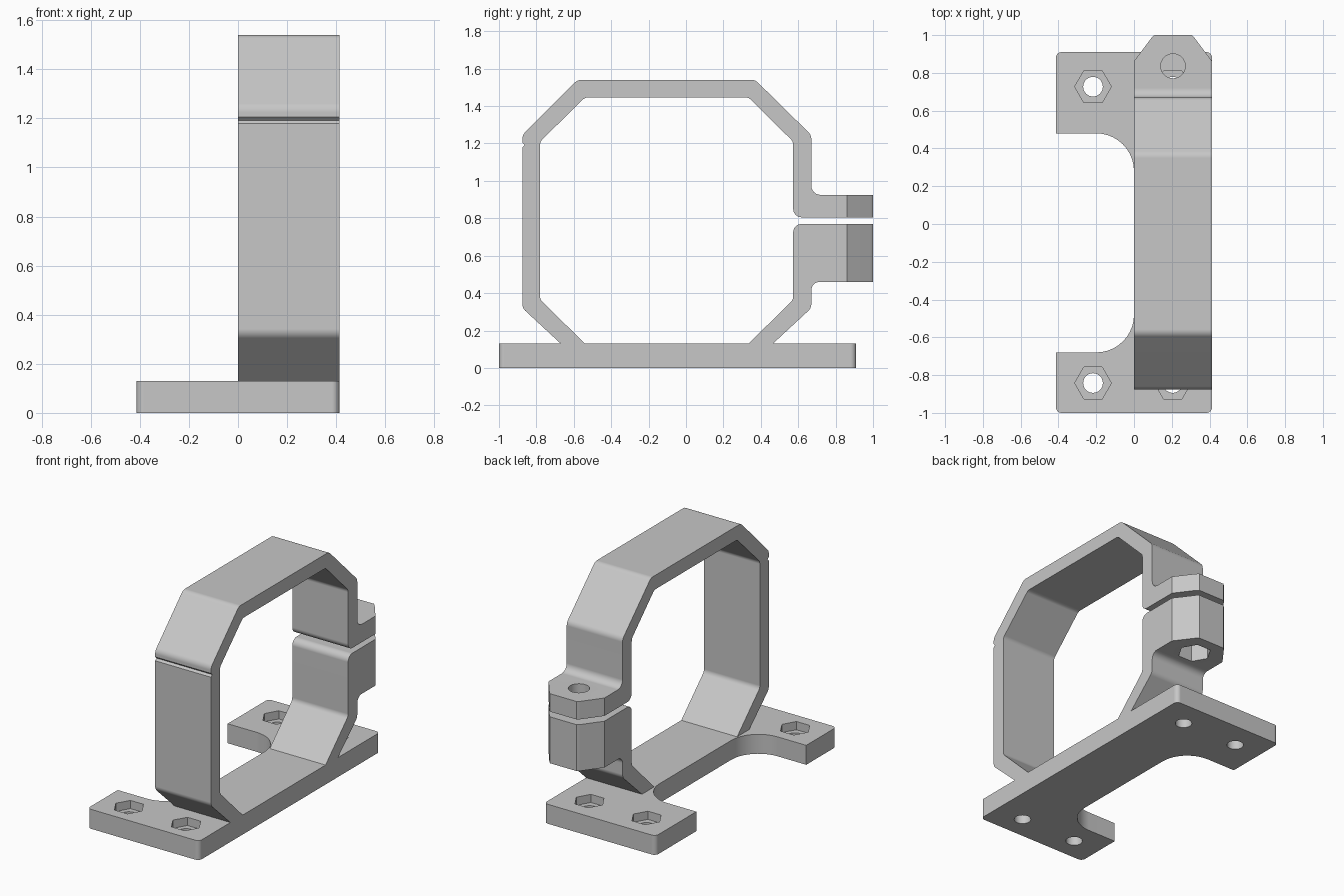
import bpy, bmesh
from math import cos, sin, tan, pi
from mathutils import Vector

cube = bpy.data.objects.get("Cube")
if cube:
    bpy.data.objects.remove(cube, do_unlink=True)

grey = bpy.data.materials.new("light grey plastic")
grey.use_nodes = True
GREY = (0.57, 0.57, 0.57, 1)
grey.diffuse_color = GREY
grey.node_tree.nodes["Principled BSDF"].inputs["Base Color"].default_value = GREY

WIDTH = 0.413          # half width of the base, full width of the clamp
BASE_TOP = 0.13


def rounded(points, steps=6):
    """Outline from (u, v, radius) corners; each radius becomes an arc."""
    out = []
    for i, (u, v, r) in enumerate(points):
        p = Vector((u, v))
        if not r:
            out.append(p)
            continue
        a = (Vector(points[i - 1][:2]) - p).normalized()
        b = (Vector(points[(i + 1) % len(points)][:2]) - p).normalized()
        half = a.angle(b) / 2
        centre = p + (a + b).normalized() * (r / sin(half))
        start = p + a * (r / tan(half)) - centre
        end = p + b * (r / tan(half)) - centre
        sweep = start.angle(end)
        for k in range(steps + 1):
            t = k / steps
            out.append(centre + (start * sin((1 - t) * sweep)
                                 + end * sin(t * sweep)) / sin(sweep))
    return out


def prism(name, outline, axis, low, high):
    """Extrude a 2D outline: (y, z) along x, or (x, y) along z."""
    bm = bmesh.new()
    place = (lambda p: (low, p[0], p[1])) if axis == "x" else (lambda p: (p[0], p[1], low))
    face = bm.faces.new([bm.verts.new(place(p)) for p in outline])
    new = bmesh.ops.extrude_face_region(bm, geom=[face])["geom"]
    move = Vector((1, 0, 0) if axis == "x" else (0, 0, 1)) * (high - low)
    bmesh.ops.translate(bm, vec=move, verts=[g for g in new if isinstance(g, bmesh.types.BMVert)])
    bmesh.ops.recalc_face_normals(bm, faces=bm.faces)
    mesh = bpy.data.meshes.new(name)
    bm.to_mesh(mesh)
    bm.free()
    mesh.materials.append(grey)
    obj = bpy.data.objects.new(name, mesh)
    bpy.context.collection.objects.link(obj)
    return obj


def ngon(x, y, radius, sides):
    return [(x + radius * cos(2 * pi * i / sides), y + radius * sin(2 * pi * i / sides))
            for i in range(sides)]


def activate(obj):
    bpy.ops.object.select_all(action="DESELECT")
    obj.select_set(True)
    bpy.context.view_layer.objects.active = obj


def cut(obj, outline, low, high):
    cutter = prism("cutter", outline, "z", low, high)
    cutter.hide_render = True
    mod = obj.modifiers.new("cut", "BOOLEAN")
    mod.operation = "DIFFERENCE"
    mod.solver = "EXACT"
    mod.object = cutter
    activate(obj)
    bpy.ops.object.modifier_apply(modifier=mod.name)
    bpy.data.objects.remove(cutter, do_unlink=True)


def finish(obj):
    activate(obj)
    bpy.ops.object.shade_smooth_by_angle(angle=pi / 6)
    mod = obj.modifiers.new("flat face normals", "WEIGHTED_NORMAL")
    mod.keep_sharp = True


# Base plate: a rail with two side tabs and large inside fillets
base = prism("base_plate", rounded([
    (-WIDTH, -1, 0.03), (WIDTH, -1, 0.03), (WIDTH, 0.91, 0.03), (-WIDTH, 0.91, 0.03),
    (-WIDTH, 0.48, 0), (0, 0.48, 0.2), (0, -0.68, 0.2), (-WIDTH, -0.68, 0)], 10),
    "z", 0, BASE_TOP)

# Screw holes with hexagonal nut pockets
for x in (-0.217, 0.205):
    for y in (0.727, -0.842):
        cut(base, ngon(x, y, 0.097, 6), 0.075, 0.2)
        cut(base, ngon(x, y, 0.052, 32), -0.1, 0.2)

# Strap: from the upper lug over the top and down the front to the base
strap = prism("clamp_strap", rounded([
    (1, 0.925, 0), (0.67, 0.925, 0.05), (0.67, 1.245, 0.05), (0.37, 1.54, 0.05),
    (-0.58, 1.54, 0.05), (-0.875, 1.245, 0.05),
    (-0.875, 1.205, 0), (-0.862, 1.192, 0), (-0.875, 1.179, 0),   # hinge groove
    (-0.875, 0.32, 0.05), (-0.67, BASE_TOP, 0), (-0.54, BASE_TOP, 0),
    (-0.78, 0.365, 0.04), (-0.78, 1.21, 0.04), (-0.54, 1.446, 0.04),
    (0.335, 1.446, 0.04), (0.573, 1.21, 0.04), (0.573, 0.805, 0.045), (1, 0.805, 0)]),
    "x", 0, WIDTH)

# Lower arm: rises from the base and carries the thick lower lug
arm = prism("lower_clamp_arm", rounded([
    (0.335, BASE_TOP, 0), (0.465, BASE_TOP, 0), (0.67, 0.32, 0.05), (0.67, 0.46, 0.045),
    (1, 0.46, 0), (1, 0.77, 0), (0.573, 0.77, 0.045), (0.573, 0.365, 0.04)]),
    "x", 0, WIDTH)

# Lugs: chamfered outer corners and a shared bolt hole
BOLT = (WIDTH / 2, 0.836)
for part in (strap, arm):
    for mirrored in (False, True):
        corner = [(-0.1, 0.862), (0, 0.862), (0.092, 0.985), (0.108, 1), (0.108, 1.1), (-0.1, 1.1)]
        cut(part, [(WIDTH - x, y) if mirrored else (x, y) for x, y in corner], 0.4, 1)
    cut(part, ngon(*BOLT, 0.065, 32), 0.4, 1)
cut(arm, ngon(*BOLT, 0.105, 6), 0.4, 0.6)     # nut pocket underneath

for part in (base, strap, arm):
    finish(part)
